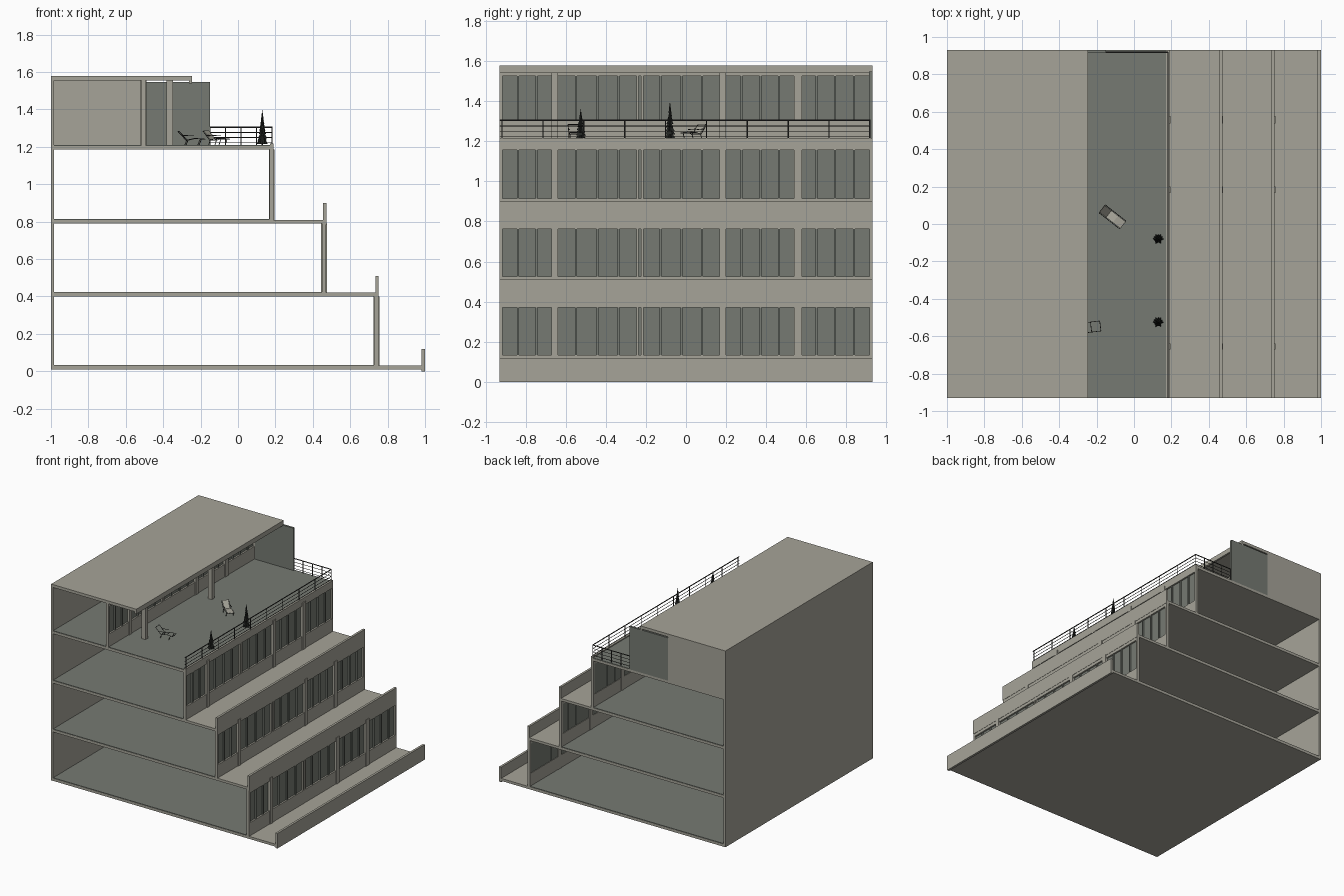
import bpy
import bmesh
import math
from mathutils import Matrix, Vector

default_cube = bpy.data.objects.get("Cube")
if default_cube:
    bpy.data.objects.remove(default_cube, do_unlink=True)


def material(name, red, green, blue):
    mat = bpy.data.materials.new(name)
    mat.use_nodes = True
    colour = (red, green, blue, 1)
    mat.diffuse_color = colour
    shader = next(n for n in mat.node_tree.nodes if n.type == "BSDF_PRINCIPLED")
    shader.inputs["Base Color"].default_value = colour
    shader.inputs["Roughness"].default_value = 0.8
    return mat


concrete = material("warm concrete", 0.38, 0.37, 0.315)
slate = material("slate grey", 0.18, 0.195, 0.17)
metal = material("dark metal", 0.04, 0.04, 0.037)
foliage = material("dark foliage", 0.016, 0.018, 0.016)


def add_box(bm, x, y, z):
    """Box from three (low, high) ranges."""
    size = Vector((x[1] - x[0], y[1] - y[0], z[1] - z[0]))
    middle = Vector((sum(x), sum(y), sum(z))) / 2
    bmesh.ops.create_cube(bm, size=1, matrix=Matrix.Translation(middle) @ Matrix.Diagonal(size).to_4x4())


def add_rod(bm, start, end, radius, sides=6):
    start, end = Vector(start), Vector(end)
    span = end - start
    turn = span.to_track_quat("Z", "Y").to_matrix().to_4x4()
    bmesh.ops.create_cone(bm, cap_ends=True, segments=sides, radius1=radius, radius2=radius,
                          depth=span.length, matrix=Matrix.Translation((start + end) / 2) @ turn)


def finish(bm, name, mat):
    mesh = bpy.data.meshes.new(name)
    bm.to_mesh(mesh)
    bm.free()
    mesh.materials.append(mat)
    obj = bpy.data.objects.new(name, mesh)
    bpy.context.collection.objects.link(obj)
    return obj


def box(name, mat, x, y, z):
    bm = bmesh.new()
    add_box(bm, x, y, z)
    finish(bm, name, mat)


HALF = 0.93
BACK = -1.0
INNER = BACK + 0.016
FULL = (-HALF, HALF)
INSET = (-HALF + 0.002, HALF - 0.002)
THICK = 0.02
COLUMNS = [(-0.655, 0.032), (0.183, 0.034), (0.558, 0.04)]
JOINT = -0.23


def facade(label, x, low, high):
    """Window wall facing +x: sill wall, header, columns, glass and mullions."""
    sill, head = low + 0.105, high - 0.028
    face = (x - 0.012, x + 0.01)
    bm = bmesh.new()
    add_box(bm, face, FULL, (low, sill))
    add_box(bm, face, FULL, (head, high))
    for side in (-1, 1):
        add_box(bm, face, sorted((side * HALF, side * (HALF - 0.015))), (sill, head))
    for offset in (-0.012, 0.012):
        y = JOINT + offset
        add_box(bm, face, (y - 0.006, y + 0.006), (sill, head))
    finish(bm, label + "_window_frame", concrete)

    bm = bmesh.new()
    for y, width in COLUMNS:
        add_box(bm, (x - 0.015, x + 0.016), (y - width / 2, y + width / 2), (low, high))
    finish(bm, label + "_columns", concrete)

    bm = bmesh.new()
    add_box(bm, (x - 0.008, x - 0.003), INSET, (sill, head))
    edges = [-HALF, COLUMNS[0][0], JOINT, COLUMNS[1][0], COLUMNS[2][0], HALF]
    for start, end in zip(edges, edges[1:]):
        panes = max(2, round((end - start) / 0.1))
        for i in range(1, panes):
            y = start + (end - start) * i / panes
            add_box(bm, (x - 0.01, x + 0.008), (y - 0.005, y + 0.005), (sill, head))
    finish(bm, label + "_glazing", slate)


# Stepped storeys: slab, interior floor, window wall and terrace parapet
tops = [0.03, 0.42, 0.81, 1.205]
reaches = [1.0, 0.752, 0.472, 0.19]
walls = [0.74, 0.46, 0.18, -0.505]
roof_low, roof_top = 1.555, 1.578
names = ["ground", "first", "second", "top"]
ceilings = [top - THICK for top in tops[1:]] + [roof_low]
for name, top, reach, wall, ceiling in zip(names, tops, reaches, walls, ceilings):
    box(name + "_slab", concrete, (BACK, reach), FULL, (top - THICK, top))
    is_top = name == "top"
    floor_end = reach - 0.018 if is_top else wall - 0.012
    box(name + "_floor", slate, (INNER, floor_end), INSET, (top, top + 0.004))
    facade(name, wall, top, ceiling)
    if is_top:
        box("terrace_curb", concrete, (reach - 0.018, reach), FULL, (top, top + 0.012))
    else:
        base = 0 if name == "ground" else top - 0.025
        box(name + "_parapet", concrete, (reach - 0.018, reach), FULL, (base, top + 0.09))

# Back wall, roof and top storey end walls
box("back_wall", concrete, (BACK, INNER), FULL, (tops[0] - THICK, roof_low))
box("roof", concrete, (BACK, -0.247), FULL, (roof_low, roof_top))
box("roof_fascia", concrete, (-0.262, -0.247), FULL, (roof_low - 0.015, roof_low))
end = (HALF - 0.016, HALF)
deck = tops[-1]
box("end_wall", concrete, (INNER, -0.49), end, (deck, roof_low))
box("end_screen", slate, (-0.49, -0.15), end, (deck, roof_low - 0.008))

# Pillars under the roof overhang
bm = bmesh.new()
for y, width in COLUMNS[:2]:
    add_box(bm, (-0.382, -0.348), (y - width / 2, y + width / 2), (deck, roof_low))
finish(bm, "roof_pillars", concrete)

# Terrace railing
bm = bmesh.new()
rail_x, rail_y, screen_x = 0.182, HALF - 0.012, -0.15
for height, radius in ((0.1, 0.004), (0.072, 0.002), (0.045, 0.002), (0.02, 0.002)):
    z = deck + height
    add_rod(bm, (rail_x, -HALF, z), (rail_x, rail_y, z), radius)
    add_rod(bm, (screen_x, rail_y, z), (rail_x, rail_y, z), radius)
posts = 9
for i in range(posts + 1):
    y = -rail_y + 2 * rail_y * i / posts
    add_rod(bm, (rail_x, y, deck), (rail_x, y, deck + 0.1), 0.003)
for i in range(4):
    x = screen_x + (rail_x - screen_x) * i / 4
    add_rod(bm, (x, rail_y, deck), (x, rail_y, deck + 0.1), 0.003)
finish(bm, "terrace_railing", metal)


def tree(name, x, y, height):
    """Slim conifer of overlapping ragged cones."""
    bm = bmesh.new()
    add_rod(bm, (x, y, deck), (x, y, deck + height * 0.8), 0.004)
    tiers = 9
    for i in range(tiers):
        share = i / tiers
        radius = 0.026 * (1 - share) + 0.003
        depth = height * 0.2
        z = deck + height * (0.06 + 0.77 * share) + depth / 2
        place = Matrix.Translation((x, y, z)) @ Matrix.Rotation(i, 4, "Z")
        made = bmesh.ops.create_cone(bm, cap_ends=True, segments=12, radius1=radius, radius2=0,
                                     depth=depth, matrix=place)
        rim = [v for v in made["verts"] if v.co.z < z]
        for v in rim[::2]:
            v.co.x = x + (v.co.x - x) * 0.6
            v.co.y = y + (v.co.y - y) * 0.6
    finish(bm, name, foliage)


tree("tall_conifer", 0.13, -0.08, 0.205)
tree("short_conifer", 0.13, -0.525, 0.165)


def lounger(name, foot, angle, padded):
    """Reclining chair running from its foot towards the head along angle."""
    profile = [(0, 0.032), (0.05, 0.036), (0.095, 0.026), (0.14, 0.075)]
    half = 0.027
    bm = bmesh.new()
    for side in (-half, half):
        for a, b in zip(profile, profile[1:]):
            add_rod(bm, (a[0], side, a[1]), (b[0], side, b[1]), 0.002)
        for s in (0.02, 0.09):
            add_rod(bm, (s, side, 0.03), (s + 0.012, side, 0), 0.002)
        add_rod(bm, (0.06, side, 0.05), (0.12, side, 0.052), 0.002)
    for s, z in profile:
        add_rod(bm, (s, -half, z), (s, half, z), 0.002)
    parts = [finish(bm, name + "_frame", metal)]
    if padded:
        bm = bmesh.new()
        rows = [[bm.verts.new((s, side * 0.85, z + 0.003)) for side in (-half, half)] for s, z in profile]
        for a, b in zip(rows, rows[1:]):
            bm.faces.new((a[0], b[0], b[1], a[1]))
        bmesh.ops.solidify(bm, geom=bm.faces[:], thickness=0.004)
        parts.append(finish(bm, name + "_cushion", concrete))
    for part in parts:
        part.location = (foot[0], foot[1], deck + 0.004)
        part.rotation_euler.z = math.radians(angle)


lounger("open_lounger", (-0.06, -0.005), 142, True)
lounger("shaded_lounger", (-0.18, -0.545), 187, False)
